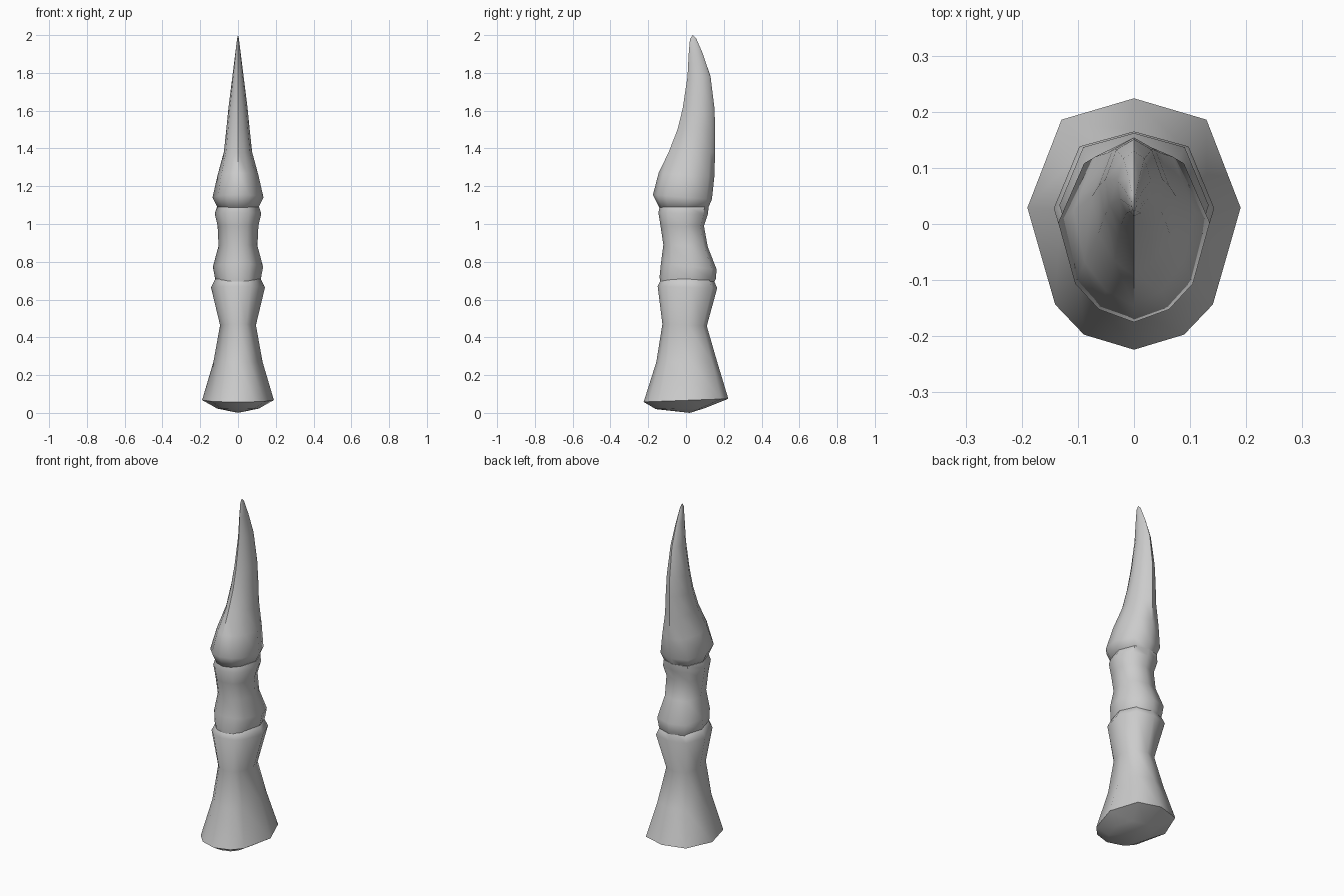
import bpy, bmesh

if "Cube" in bpy.data.objects:
    bpy.data.objects.remove(bpy.data.objects["Cube"])

# Unit cross-sections (x, y), right half from back to front; mirrored to ten sides
BONE = [(0, 1), (.68, .83), (1, .13), (.74, -.64), (.47, -.88), (0, -1)]
CLAW = [(0, 1), (.62, .78), (1, .15), (.85, -.4), (.45, -.8), (0, -1)]


def loft(name, rings, start, end, base=BONE, tip=BONE):
    """Rings are (z front, z back, y front, y back, half width); ends close to a point (y, z)."""
    bm = bmesh.new()
    loops = []
    for i, (zf, zb, yf, yb, w) in enumerate(rings):
        t = min(1, i / 3)
        half = [(a[0] * (1 - t) + b[0] * t, a[1] * (1 - t) + b[1] * t)
                for a, b in zip(base, tip)]
        sec = half + [(-x, y) for x, y in half[-2:0:-1]]
        loops.append([bm.verts.new((x * w, (yf + yb) / 2 + y * (yb - yf) / 2,
                                    (zf + zb) / 2 + y * (zb - zf) / 2)) for x, y in sec])
    n = len(loops[0])
    for a, b in zip(loops, loops[1:]):
        for i in range(n):
            j = (i + 1) % n
            bm.faces.new((a[i], a[j], b[j], b[i]))
    for loop, (y, z) in ((loops[0], start), (loops[-1], end)):
        pole = bm.verts.new((0, y, z))
        for i in range(n):
            bm.faces.new((loop[i], loop[(i + 1) % n], pole))
    bmesh.ops.recalc_face_normals(bm, faces=bm.faces)
    me = bpy.data.meshes.new(name)
    bm.to_mesh(me)
    bm.free()
    ob = bpy.data.objects.new(name, me)
    bpy.context.collection.objects.link(ob)
    bpy.ops.object.select_all(action='DESELECT')
    ob.select_set(True)
    bpy.context.view_layer.objects.active = ob
    bpy.ops.object.shade_smooth_by_angle(angle=0.9)


# Lower bone with flared foot
loft("lower_bone", [
    (.02, .025, -.16, .10, .11),
    (.058, .075, -.224, .224, .19),
    (.27, .27, -.157, .165, .13),
    (.47, .46, -.125, .11, .095),
    (.67, .66, -.15, .165, .143),
    (.72, .72, -.125, .14, .115),
], (.02, 0), (0, .75))

# Middle bone with knuckles at both ends
loft("middle_bone", [
    (.68, .67, -.135, .14, .115),
    (.72, .71, -.14, .158, .122),
    (.79, .76, -.133, .162, .133),
    (.89, .88, -.12, .115, .103),
    (.99, .99, -.135, .095, .108),
    (1.06, 1.05, -.146, .115, .123),
    (1.09, 1.09, -.14, .12, .112),
], (0, .64), (0, 1.12))

# Curved claw tip
loft("claw", [
    (1.085, 1.08, -.14, .115, .106),
    (1.155, 1.13, -.175, .137, .135),
    (1.27, 1.25, -.145, .15, .108),
    (1.38, 1.38, -.092, .154, .075),
    (1.5, 1.5, -.045, .154, .062),
    (1.61, 1.61, -.018, .151, .051),
    (1.78, 1.78, .008, .13, .03),
    (1.9, 1.9, .014, .09, .015),
    (1.98, 1.98, .021, .055, .005),
], (-.02, 1.05), (.035, 2.0), BONE, CLAW)
